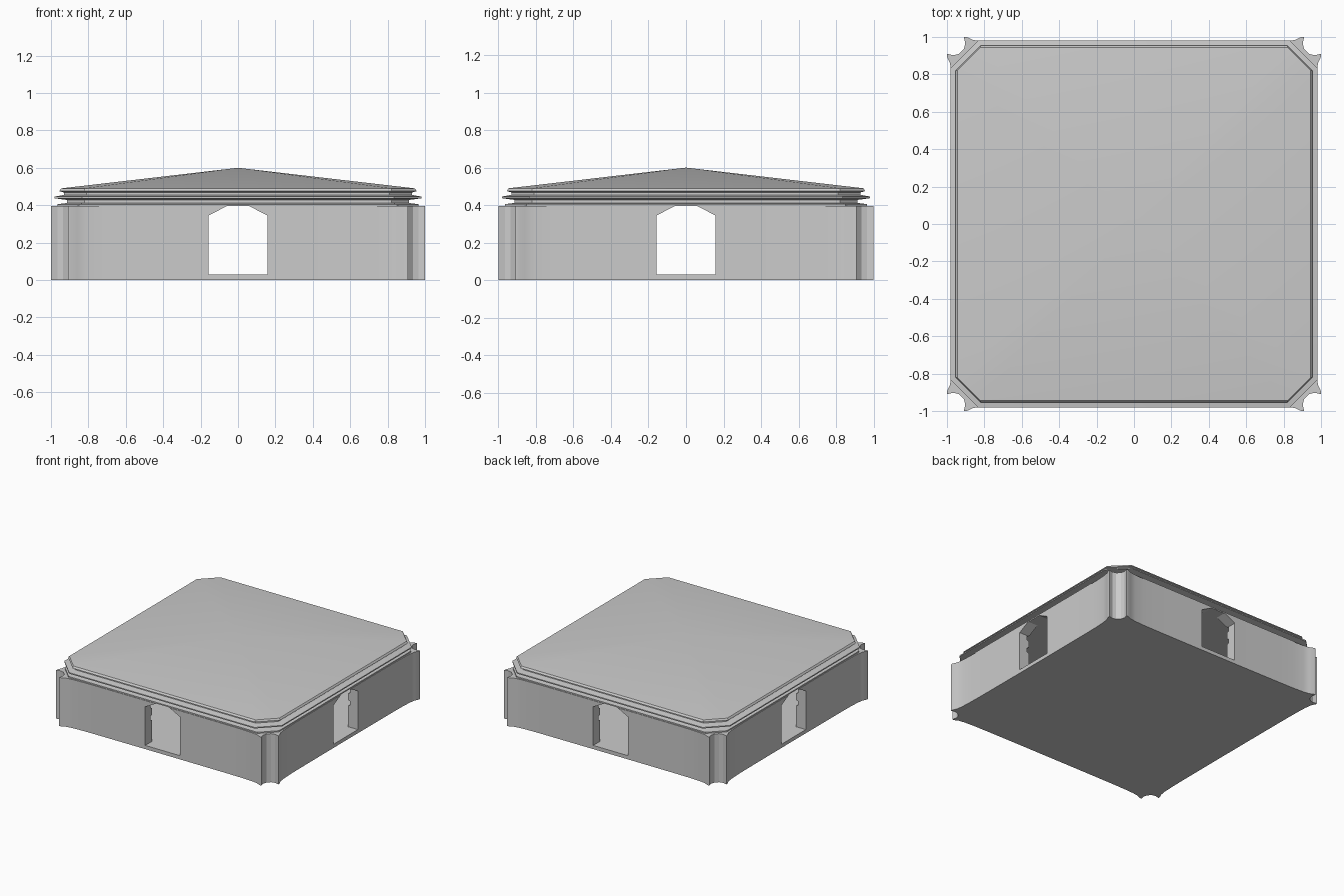
import bpy, bmesh, math
from mathutils import Vector

if "Cube" in bpy.data.objects:
    bpy.data.objects.remove(bpy.data.objects["Cube"])


def make_object(name, bm):
    bmesh.ops.recalc_face_normals(bm, faces=bm.faces)
    mesh = bpy.data.meshes.new(name)
    bm.to_mesh(mesh)
    bm.free()
    obj = bpy.data.objects.new(name, mesh)
    bpy.context.collection.objects.link(obj)
    return obj


def loft(name, rings, apex=None):
    """Join closed rings of points; close the ends with a cap or an apex."""
    bm = bmesh.new()
    loops = [[bm.verts.new(p) for p in ring] for ring in rings]
    n = len(loops[0])
    for a, b in zip(loops, loops[1:]):
        for i in range(n):
            j = (i + 1) % n
            bm.faces.new((a[i], a[j], b[j], b[i]))
    bm.faces.new(loops[0])
    if apex:
        tip = bm.verts.new(apex)
        for i in range(n):
            bm.faces.new((loops[-1][i], loops[-1][(i + 1) % n], tip))
    else:
        bm.faces.new(loops[-1])
    return make_object(name, bm)


def four_way(points):
    """Repeat a run of plan points around the four sides."""
    out = []
    for k in range(4):
        c, s = round(math.cos(k * math.pi / 2)), round(math.sin(k * math.pi / 2))
        out += [(x * c - y * s, x * s + y * c) for x, y in points]
    return out


def at_height(plan, z):
    return [(x, y, z) for x, y in plan]


def octagon(h, c, z):
    return at_height(four_way([(-c, -h), (c, -h)]), z)


def square(h, z):
    return at_height(four_way([(-h, -h)]), z)


def smooth(obj, degrees):
    bpy.ops.object.select_all(action='DESELECT')
    obj.select_set(True)
    bpy.context.view_layer.objects.active = obj
    bpy.ops.object.shade_smooth_by_angle(angle=math.radians(degrees))


def cut(obj, cutter):
    cutter.hide_render = True
    mod = obj.modifiers.new("cut", 'BOOLEAN')
    mod.operation = 'DIFFERENCE'
    mod.solver = 'EXACT'
    mod.object = cutter
    bpy.context.view_layer.objects.active = obj
    bpy.ops.object.modifier_apply(modifier=mod.name)
    bpy.data.objects.remove(cutter)


# Walls: shallow flared sides and fluted corner notches
half = [(0.25, -0.969), (0.6, -0.970), (0.72, -0.972), (0.81, -0.976),
        (0.86, -0.984), (0.895, -1.0), (0.91, -1.0), (0.902, -0.965), (0.91, -0.935)]
notch = [(-y, -x) for x, y in reversed(half[6:])]
side = [(-x, y) for x, y in reversed(half[:6])] + half + notch
WALL_TOP = 0.395
plan = four_way(side)
walls = loft("walls", [at_height(plan, 0), at_height(plan, WALL_TOP)])

# Hollow room with two shallow bands on the inner wall
room = [(0.88, 0.03), (0.88, 0.20), (0.90, 0.21), (0.90, 0.24), (0.88, 0.25),
        (0.88, 0.30), (0.90, 0.31), (0.90, 0.34), (0.88, 0.35), (0.88, 0.42)]
cut(walls, loft("room_cutter", [square(h, z) for h, z in room]))

# Doorways through all four sides
door = [(-0.157, 0.03), (0.157, 0.03), (0.157, 0.345), (0.06, 0.395),
        (0.06, 0.42), (-0.06, 0.42), (-0.06, 0.395), (-0.157, 0.345)]
cut(walls, loft("door_cutter_y", [[(x, y, z) for x, z in door] for y in (-1.2, 1.2)]))
cut(walls, loft("door_cutter_x", [[(x, y, z) for y, z in door] for x in (-1.2, 1.2)]))
smooth(walls, 25)

# Cornice and low pyramid roof, with clipped corners
cornice = [(0.965, 0.85, 0.395), (0.965, 0.85, 0.405), (0.915, 0.82, 0.412),
           (0.915, 0.82, 0.428), (0.98, 0.835, 0.437), (0.98, 0.835, 0.446),
           (0.93, 0.81, 0.455), (0.93, 0.81, 0.468), (0.955, 0.82, 0.475),
           (0.95, 0.82, 0.485), (0.945, 0.82, 0.49)]
roof = loft("cornice_and_roof", [octagon(*r) for r in cornice], (0, 0, 0.6))
smooth(roof, 20)
